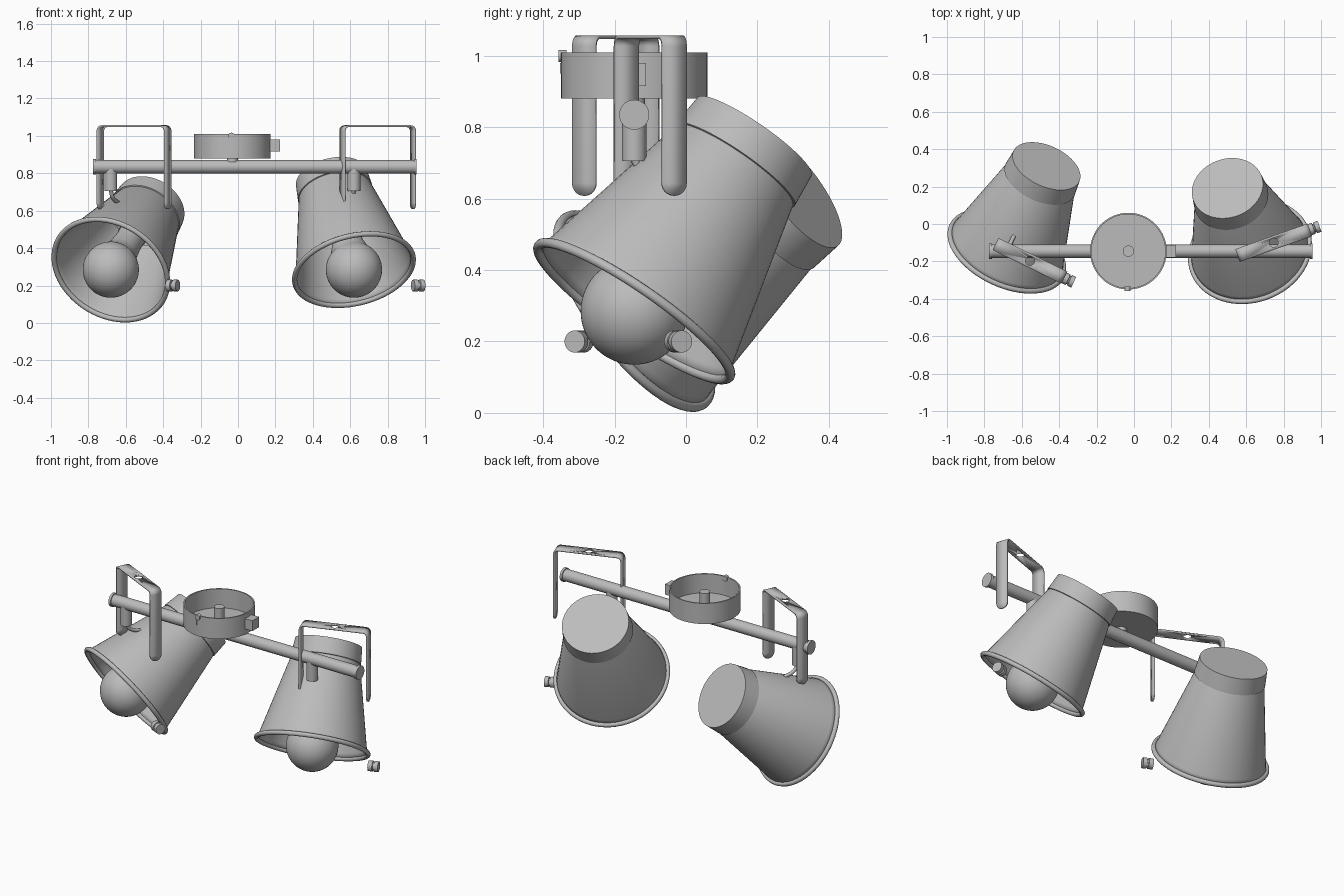
import bpy, bmesh
from math import sin, cos, pi, sqrt, radians
from mathutils import Vector, Matrix

cube = bpy.data.objects.get("Cube")
if cube:
    bpy.data.objects.remove(cube)

metal = bpy.data.materials.new("satin_grey")
metal.use_nodes = True
metal.diffuse_color = (0.5, 0.5, 0.5, 1)
metal.node_tree.nodes["Principled BSDF"].inputs["Base Color"].default_value = (0.5, 0.5, 0.5, 1)


def finish(name, bm, matrix=Matrix(), solid=0):
    """Turn a bmesh into a shaded object, optionally with wall thickness."""
    bmesh.ops.remove_doubles(bm, verts=bm.verts, dist=1e-5)
    bmesh.ops.recalc_face_normals(bm, faces=bm.faces)
    mesh = bpy.data.meshes.new(name)
    bm.to_mesh(mesh)
    bm.free()
    mesh.materials.append(metal)
    ob = bpy.data.objects.new(name, mesh)
    bpy.context.collection.objects.link(ob)
    ob.matrix_world = matrix
    if solid:
        mod = ob.modifiers.new("wall", 'SOLIDIFY')
        mod.thickness = solid
    bpy.ops.object.select_all(action='DESELECT')
    ob.select_set(True)
    bpy.context.view_layer.objects.active = ob
    bpy.ops.object.shade_smooth_by_angle(angle=radians(35))
    return ob


def lathe(name, profile, matrix, solid=0, steps=64):
    """Spin (radius, height) points around the local z axis."""
    bm = bmesh.new()
    verts = [bm.verts.new((r, 0, z)) for r, z in profile]
    edges = [bm.edges.new(pair) for pair in zip(verts, verts[1:])]
    bmesh.ops.spin(bm, geom=verts + edges, cent=(0, 0, 0), axis=(0, 0, 1),
                   angle=2 * pi, steps=steps, use_merge=True)
    return finish(name, bm, matrix, solid)


def frame(origin, axis):
    """Matrix placing local z along an axis."""
    turn = Vector(axis).to_track_quat('Z', 'Y').to_matrix().to_4x4()
    return Matrix.Translation(origin) @ turn


def rod(name, origin, axis, radius, length):
    profile = [(0, 0), (radius, 0), (radius, length), (0, length)]
    return lathe(name, profile, frame(origin, axis), steps=40)


def box(name, size, centre):
    bm = bmesh.new()
    bmesh.ops.create_cube(bm, size=1, matrix=Matrix.Diagonal((*size, 1)))
    return finish(name, bm, Matrix.Translation(centre))


def bracket(name, centre, yaw):
    """U-shaped strap with rounded tips, rounded bends and a screw hole."""
    half, top, tip, w, bend = 0.205, 1.057, 0.608, 0.036, 0.03
    rows = []
    for i in range(11):
        h = w * (1 - cos(i / 10 * pi / 2))
        rows.append((half, tip + h, max(sqrt(max(w * w - (w - h) ** 2, 0)), 0.001)))
    for i in range(9):
        a = i / 8 * pi / 2
        rows.append((half - bend + bend * cos(a), top - bend + bend * sin(a), w))
    rows += [(-x, z, hw) for x, z, hw in reversed(rows)]
    bm = bmesh.new()
    pairs = [[bm.verts.new((x, s * hw, z)) for s in (-1, 1)] for x, z, hw in rows]
    for a, b in zip(pairs, pairs[1:]):
        bm.faces.new((a[0], a[1], b[1], b[0]))
    place = Matrix.Translation((*centre, 0)) @ Matrix.Rotation(yaw, 4, 'Z')
    ob = finish(name, bm, place, 0.01)
    cutter = rod(name + "_cutter", (*centre, top - 0.1), (0, 0, 1), 0.024, 0.2)
    cutter.hide_render = True
    mod = ob.modifiers.new("hole", 'BOOLEAN')
    mod.operation = 'DIFFERENCE'
    mod.object = cutter
    deps = bpy.context.evaluated_depsgraph_get()
    baked = bpy.data.meshes.new_from_object(ob.evaluated_get(deps))
    ob.modifiers.clear()
    ob.data = baked
    bpy.data.objects.remove(cutter)


def arm(name, points, radius):
    curve = bpy.data.curves.new(name, 'CURVE')
    curve.dimensions = '3D'
    curve.bevel_depth = radius
    curve.use_fill_caps = True
    spline = curve.splines.new('BEZIER')
    spline.bezier_points.add(len(points) - 1)
    for bp, co in zip(spline.bezier_points, points):
        bp.co = co
        bp.handle_left_type = bp.handle_right_type = 'AUTO'
    curve.materials.append(metal)
    ob = bpy.data.objects.new(name, curve)
    bpy.context.collection.objects.link(ob)


BAR_Y, BAR_Z = -0.145, 0.835

# Cross bar with end caps
rod("cross_bar", (-0.765, BAR_Y, BAR_Z), (1, 0, 0), 0.036, 1.71)
for side, x in (("right", -0.775), ("left", 0.94)):
    rod(side + "_bar_cap", (x, BAR_Y, BAR_Z), (1, 0, 0), 0.042, 0.015)

# Ceiling cup, open at the top, with its centre post and fittings
CUP = (-0.03, BAR_Y, 0)
lathe("ceiling_cup", [(0, 0.88), (0.205, 0.88), (0.205, 1.01), (0.197, 1.01),
                      (0.197, 0.89), (0, 0.89)], Matrix.Translation(CUP))
rod("cup_post", (CUP[0], BAR_Y, 0.86), (0, 0, 1), 0.03, 0.13)
box("cup_side_tab", (0.055, 0.066, 0.065), (0.198, BAR_Y, 0.948))
rod("cup_screw", (CUP[0] - 0.005, -0.335, 1.0), (0, -1, 0), 0.017, 0.022)
box("cup_slot", (0.006, 0.006, 0.03), (CUP[0] - 0.015, -0.35, 0.965))

# Two spotlights: side, stem x, yaw, tilt from vertical
for side, x, yaw, tilt in (("right", -0.68, -25, 56), ("left", 0.62, 19.7, 36.2)):
    yaw, tilt = radians(yaw), radians(tilt)
    across = Vector((cos(yaw), sin(yaw), 0))
    back = Vector((-sin(yaw), cos(yaw), 0))
    axis = back * sin(tilt) + Vector((0, 0, cos(tilt)))
    pivot = Vector((x, BAR_Y, 0.285))
    place = frame(pivot, axis)

    # Shade: cone, seam, cap band and closed back
    lathe(side + "_shade", [(0.322, 0), (0.312, 0.03), (0.2, 0.5), (0.197, 0.505),
                            (0.203, 0.507), (0.194, 0.605), (0, 0.605)], place, 0.008)
    bead = [(0.324 + 0.014 * cos(i * pi / 6), 0.014 * sin(i * pi / 6)) for i in range(13)]
    lathe(side + "_shade_rim", bead, place)

    # Bulb: round globe tapering into a neck and holder
    globe = [(0.15 * sin(i * pi / 32), -0.15 * cos(i * pi / 32)) for i in range(25)]
    lathe(side + "_bulb", globe + [(0.085, 0.17), (0.075, 0.27), (0.075, 0.32)], place)
    rod(side + "_bulb_holder", pivot + axis * 0.32, axis, 0.08, 0.28)

    # Stem below the bar and curved arm into the shade
    rod(side + "_stem", (x, BAR_Y, 0.705), (0, 0, 1), 0.034, 0.12)
    joint = Vector((x, BAR_Y, 0.71))
    arm(side + "_arm", [joint, joint + back * 0.025 + Vector((0, 0, -0.04)),
                        joint + back * 0.09 + Vector((0, 0, -0.065))], 0.011)

    # Clamp knob with a groove
    knob = [(0, 0), (0.031, 0), (0.031, 0.026), (0.024, 0.028), (0.024, 0.034),
            (0.031, 0.036), (0.031, 0.06), (0, 0.06)]
    lathe(side + "_knob", knob, frame(pivot + across * 0.335 + Vector((0, 0, -0.085)), across), steps=32)

bracket("right_bracket", (-0.556, -0.197), radians(-26))
bracket("left_bracket", (0.747, -0.1), radians(19.5))
